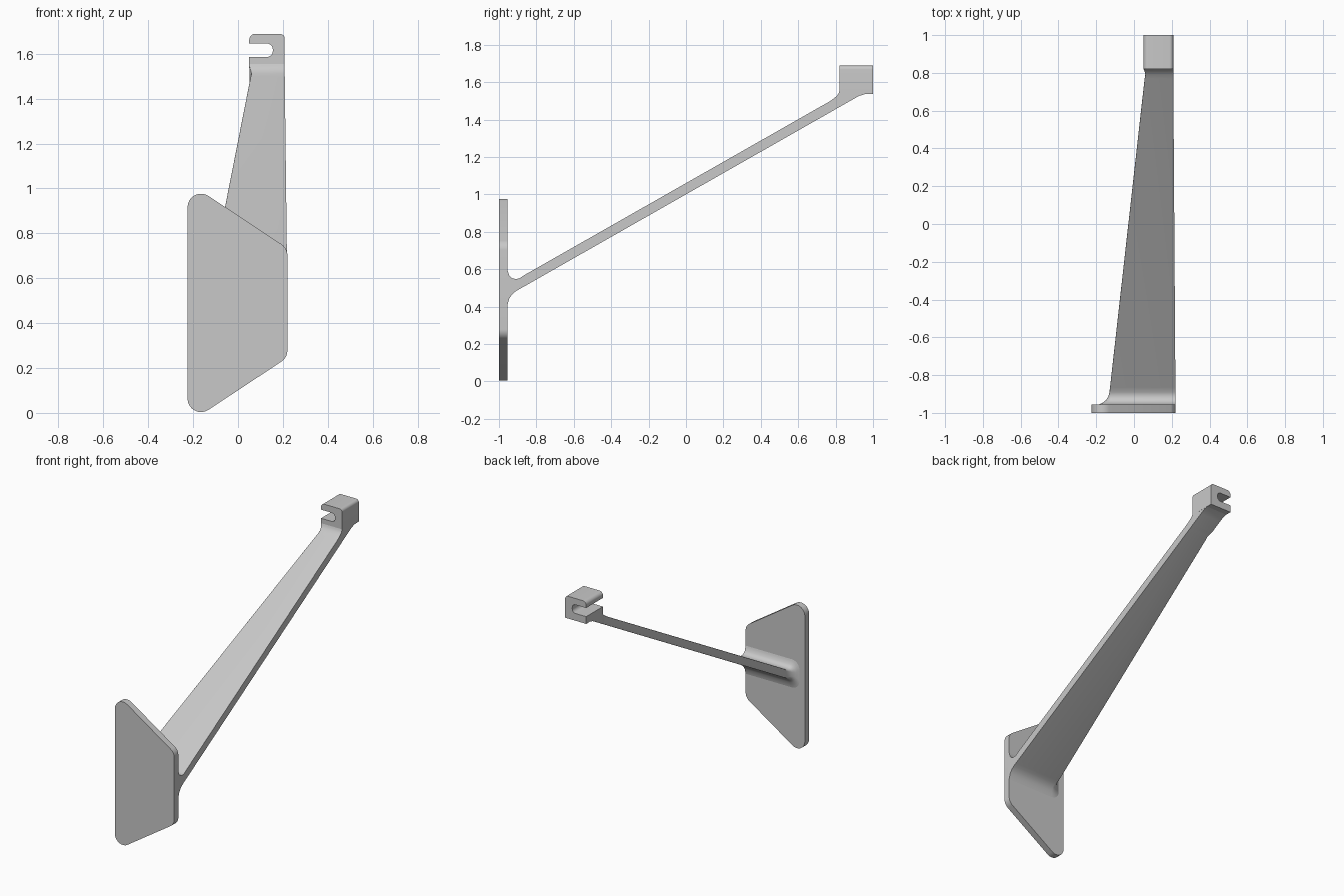
import bpy, bmesh, math
from mathutils import Vector

if "Cube" in bpy.data.objects:
    bpy.data.objects.remove(bpy.data.objects["Cube"])

grey = bpy.data.materials.new("plain grey")
grey.use_nodes = True
grey.diffuse_color = (0.58, 0.58, 0.58, 1)
grey.node_tree.nodes["Principled BSDF"].inputs["Base Color"].default_value = (0.58, 0.58, 0.58, 1)


def rounded(corners, steps=8):
    """Outline of (x, z, radius) corners with each corner turned into an arc."""
    out = []
    for i, (x, z, r) in enumerate(corners):
        p = Vector((x, z))
        if r == 0:
            out.append(p)
            continue
        a = (Vector(corners[i - 1][:2]) - p).normalized()
        b = (Vector(corners[(i + 1) % len(corners)][:2]) - p).normalized()
        half = a.angle(b) / 2
        centre = p + (a + b).normalized() * r / math.sin(half)
        start = p + a * r / math.tan(half) - centre
        end = p + b * r / math.tan(half) - centre
        turn = start.angle_signed(end)
        for k in range(steps + 1):
            t = -turn * k / steps
            c, s = math.cos(t), math.sin(t)
            out.append(centre + Vector((start.x * c - start.y * s, start.x * s + start.y * c)))
    return out


def loft(name, rings):
    """Skin a list of equal-length rings and cap both ends."""
    bm = bmesh.new()
    loops = [[bm.verts.new(p) for p in ring] for ring in rings]
    n = len(loops[0])
    for low, high in zip(loops, loops[1:]):
        for i in range(n):
            j = (i + 1) % n
            bm.faces.new((low[i], low[j], high[j], high[i]))
    bm.faces.new(loops[0])
    bm.faces.new(loops[-1])
    bmesh.ops.recalc_face_normals(bm, faces=bm.faces[:])
    mesh = bpy.data.meshes.new(name)
    bm.to_mesh(mesh)
    bm.free()
    mesh.materials.append(grey)
    ob = bpy.data.objects.new(name, mesh)
    bpy.context.collection.objects.link(ob)
    bpy.ops.object.select_all(action='DESELECT')
    ob.select_set(True)
    bpy.context.view_layer.objects.active = ob
    bpy.ops.object.shade_smooth_by_angle(angle=math.radians(35))


def extrude(name, outline, y0, y1):
    loft(name, [[(p.x, y, p.y) for p in outline] for y in (y0, y1)])


# Wall plate with sloped top and bottom edges
extrude("base_plate", rounded([(-0.225, -0.048, 0.06), (0.22, 0.246, 0.06),
                               (0.22, 0.734, 0.06), (-0.225, 1.028, 0.06)]), -1, -0.955)

# Hook block with a slot open to the side
extrude("slotted_clip", rounded([(0.05, 1.537, 0), (0.208, 1.537, 0), (0.208, 1.688, 0.02),
                                 (0.05, 1.688, 0.025), (0.05, 1.645, 0), (0.155, 1.645, 0.025),
                                 (0.155, 1.586, 0.025), (0.05, 1.586, 0)]), 0.82, 1.0)


# Tapered sloping arm: stations of y, left edge, bottom, top, end rounding
def straight(y):
    return (y, -0.03 + 0.112 * y, 1.0 + 0.569 * y, 1.06 + 0.569 * y, 0.002)


stations = [(-0.96, -0.195, 0.385, 0.615, 0.06), (-0.953, -0.18, 0.415, 0.59, 0.055),
            (-0.945, -0.163, 0.442, 0.566, 0.045), (-0.93, -0.146, 0.465, 0.552, 0.03),
            (-0.91, -0.135, 0.482, 0.547, 0.015), (-0.89, -0.13, 0.494, 0.551, 0.006),
            straight(-0.865), straight(0.77),
            (0.79, 0.06, 1.4495, 1.513, 0.002), (0.808, 0.056, 1.46, 1.527, 0.002),
            (0.817, 0.052, 1.465, 1.543, 0.002), (0.822, 0.051, 1.468, 1.56, 0.002),
            (0.9, 0.051, 1.512, 1.56, 0.002), (0.925, 0.051, 1.526, 1.56, 0.002),
            (0.96, 0.051, 1.537, 1.56, 0.002)]
rings = []
for y, left, bottom, top, r in stations:
    right = 0.2135 - 0.0068 * y
    section = rounded([(right, bottom, 0), (right, top, 0), (left, top, r), (left, bottom, r)], 5)
    rings.append([(p.x, y, p.y) for p in section])
loft("sloping_arm", rings)
